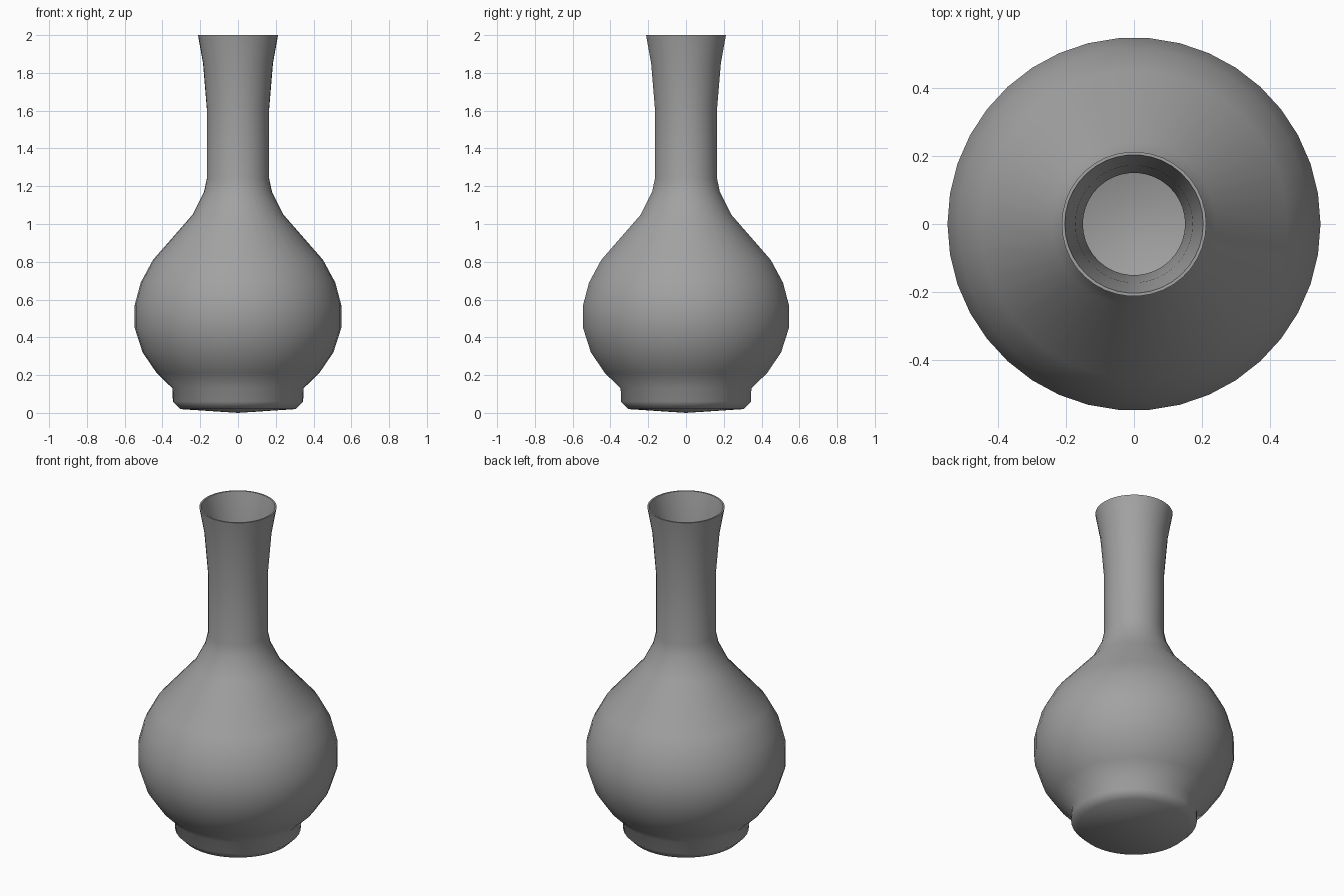
import bpy, bmesh, math
from mathutils import Matrix, Vector

cube = bpy.data.objects.get("Cube")
if cube:
    bpy.data.objects.remove(cube, do_unlink=True)

SIDES = 38

grey = bpy.data.materials.new("glazed grey")
grey.use_nodes = True
colour = (0.36, 0.36, 0.36, 1)
grey.diffuse_color = colour
grey.node_tree.nodes["Principled BSDF"].inputs["Base Color"].default_value = colour

# Outer wall from the underside centre up to the lip (radius, height)
outer = [(0, 0), (0.305, 0.02), (0.345, 0.06), (0.347, 0.13), (0.43, 0.21),
         (0.505, 0.32), (0.547, 0.45), (0.547, 0.57), (0.515, 0.69),
         (0.45, 0.81), (0.24, 1.05), (0.18, 1.17), (0.165, 1.24),
         (0.165, 1.61), (0.185, 1.85), (0.212, 2.0)]
# Inner wall from the lip down to the floor of the hollow
inner = [(0.203, 2.0), (0.172, 1.85), (0.15, 1.61), (0.15, 1.24),
         (0.165, 1.16), (0.225, 1.04), (0.435, 0.80), (0.53, 0.57),
         (0.53, 0.45), (0.415, 0.22), (0.32, 0.12), (0.065, 0.05), (0, 0.05)]


def lathe(name, profile, material):
    """Revolve a profile around the z axis into a smooth closed body."""
    bm = bmesh.new()
    verts = [bm.verts.new((r, 0, z)) for r, z in profile]
    edges = [bm.edges.new(pair) for pair in zip(verts, verts[1:])]
    bmesh.ops.spin(bm, geom=verts + edges, cent=(0, 0, 0), axis=(0, 0, 1),
                   angle=math.tau, steps=SIDES, use_merge=True)
    bmesh.ops.remove_doubles(bm, verts=bm.verts, dist=0.0005)
    bmesh.ops.recalc_face_normals(bm, faces=bm.faces)
    mesh = bpy.data.meshes.new(name)
    bm.to_mesh(mesh)
    bm.free()
    mesh.materials.append(material)
    obj = bpy.data.objects.new(name, mesh)
    bpy.context.collection.objects.link(obj)
    bpy.ops.object.select_all(action="DESELECT")
    obj.select_set(True)
    bpy.context.view_layer.objects.active = obj
    bpy.ops.object.shade_smooth_by_angle(angle=math.radians(50))
    return obj


lathe("vase_body", outer + inner, grey)
